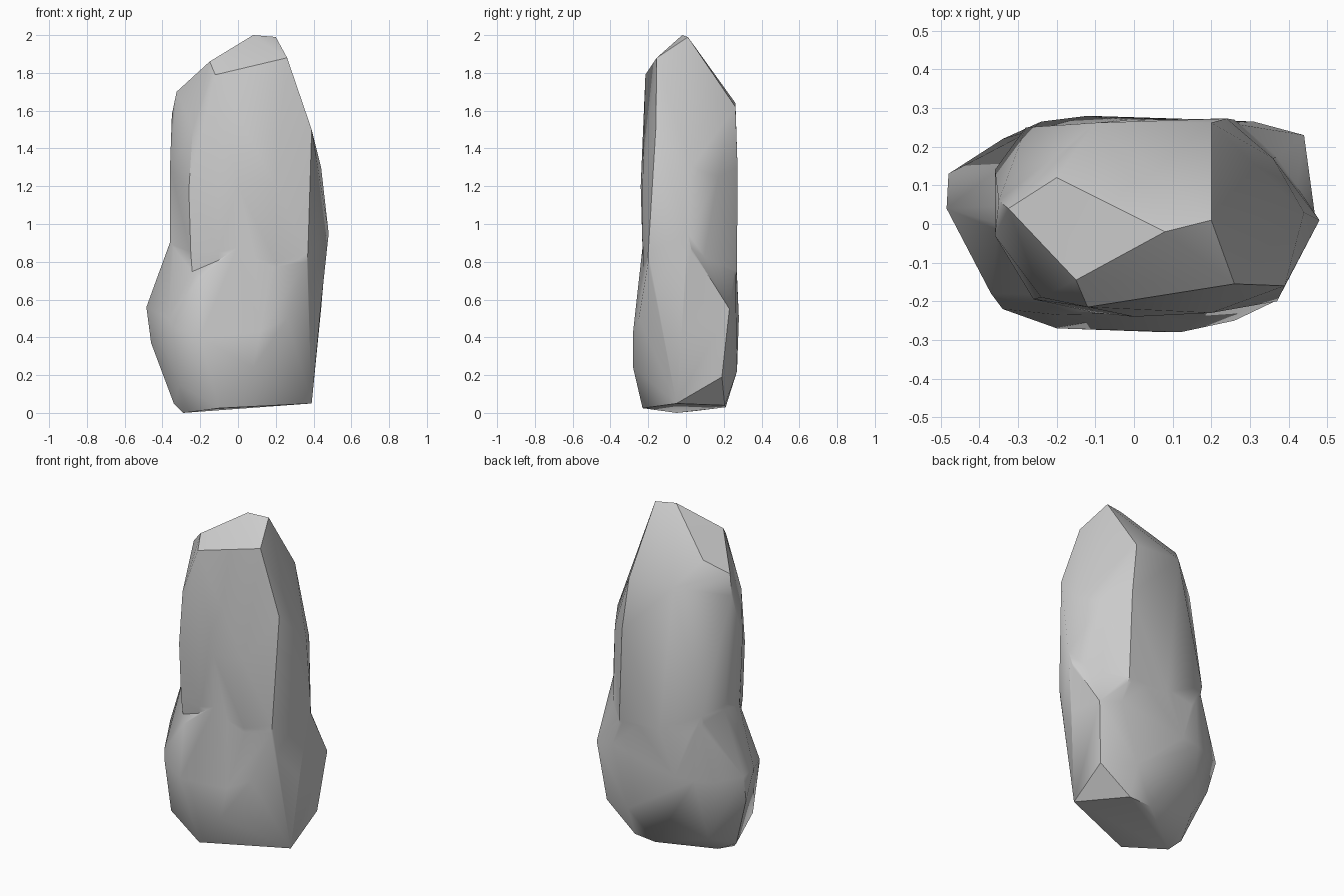
import bpy, bmesh, math

if "Cube" in bpy.data.objects:
    bpy.data.objects.remove(bpy.data.objects["Cube"])


def hull(name, points):
    """Chiselled convex lump spanned by a few corner points."""
    bm = bmesh.new()
    for p in points:
        bm.verts.new(p)
    res = bmesh.ops.convex_hull(bm, input=bm.verts[:])
    loose = {g for g in res["geom_interior"] + res["geom_unused"]
             if isinstance(g, bmesh.types.BMVert)}
    bmesh.ops.delete(bm, geom=list(loose), context='VERTS')
    bmesh.ops.recalc_face_normals(bm, faces=bm.faces[:])
    mesh = bpy.data.meshes.new(name)
    bm.to_mesh(mesh)
    bm.free()
    ob = bpy.data.objects.new(name, mesh)
    bpy.context.collection.objects.link(ob)
    return ob


# Tall upper body with the slanted peak
stone = hull("standing_stone", [
    (.08, -.02, 2), (.2, .01, 1.99), (-.15, -.145, 1.86), (-.325, .04, 1.7),
    (.26, -.155, 1.88), (-.2, .12, 1.78), (.2, .262, 1.62), (-.1, .262, 1.64),
    (-.35, .06, 1.58), (-.12, -.215, 1.79), (-.24, -.19, 1.5),
    (-.36, -.03, 1.3), (0, -.24, 1.2), (.2, -.23, 1.2), (-.26, -.195, 1.18),
    (-.36, .14, .95), (-.36, 0, .88), (-.25, -.19, .85), (-.28, .25, .9),
    (-.1, -.23, .85), (.2, -.228, .8), (0, .27, .75), (-.2, .255, .75),
    (.39, -.16, 1.5), (.37, -.2, .85), (.48, .01, .95), (.44, .03, 1.3),
    (.36, .17, 1.25), (.37, .175, .72), (.26, .27, .75), (.24, .273, 1.3),
    (.385, -.05, .07), (.38, .15, .25), (-.2, .15, .15), (-.2, -.14, .15)])

# Bulging foot, its top running into the body
foot = hull("foot", [
    (-.29, -.05, 0), (-.25, .05, .01), (-.34, 0, .05), (-.1, -.23, .025),
    (.06, .21, .03), (.2, .205, .04), (-.27, .17, .12), (.39, -.05, .05),
    (-.46, .08, .37), (-.485, .04, .56), (-.48, .13, .54), (-.35, 0, .93),
    (-.35, .14, .93), (-.37, -.18, .5), (-.34, -.22, .45), (-.31, -.2, .15),
    (-.2, -.27, .4), (.12, -.28, .43), (.08, -.28, .24), (.26, -.25, .5),
    (.365, -.2, .8), (-.2, -.235, .72), (-.34, .22, .5), (-.24, .265, .5),
    (-.12, .28, .5), (.2, .27, .22), (.44, .23, .55), (.31, .265, .58),
    (.4, .19, .19), (.43, 0, .5), (.47, .01, .9), (0, -.23, .88),
    (-.27, .24, .88), (0, .265, .85), (.22, .265, .82), (.36, .165, .82)])

# Fuse into one stone
mod = stone.modifiers.new("fuse", 'BOOLEAN')
mod.operation = 'UNION'
mod.solver = 'EXACT'
mod.object = foot
bpy.context.view_layer.objects.active = stone
stone.select_set(True)
foot.select_set(False)
bpy.ops.object.modifier_apply(modifier=mod.name)
bpy.data.objects.remove(foot)

# Close the sliver faces along the seam
bm = bmesh.new()
bm.from_mesh(stone.data)
bmesh.ops.remove_doubles(bm, verts=bm.verts[:], dist=.02)
bmesh.ops.triangulate(bm, faces=bm.faces[:])
bmesh.ops.recalc_face_normals(bm, faces=bm.faces[:])
bm.to_mesh(stone.data)
bm.free()

# Worn faces, crisp main edges
bpy.ops.object.shade_smooth_by_angle(angle=math.radians(39))
